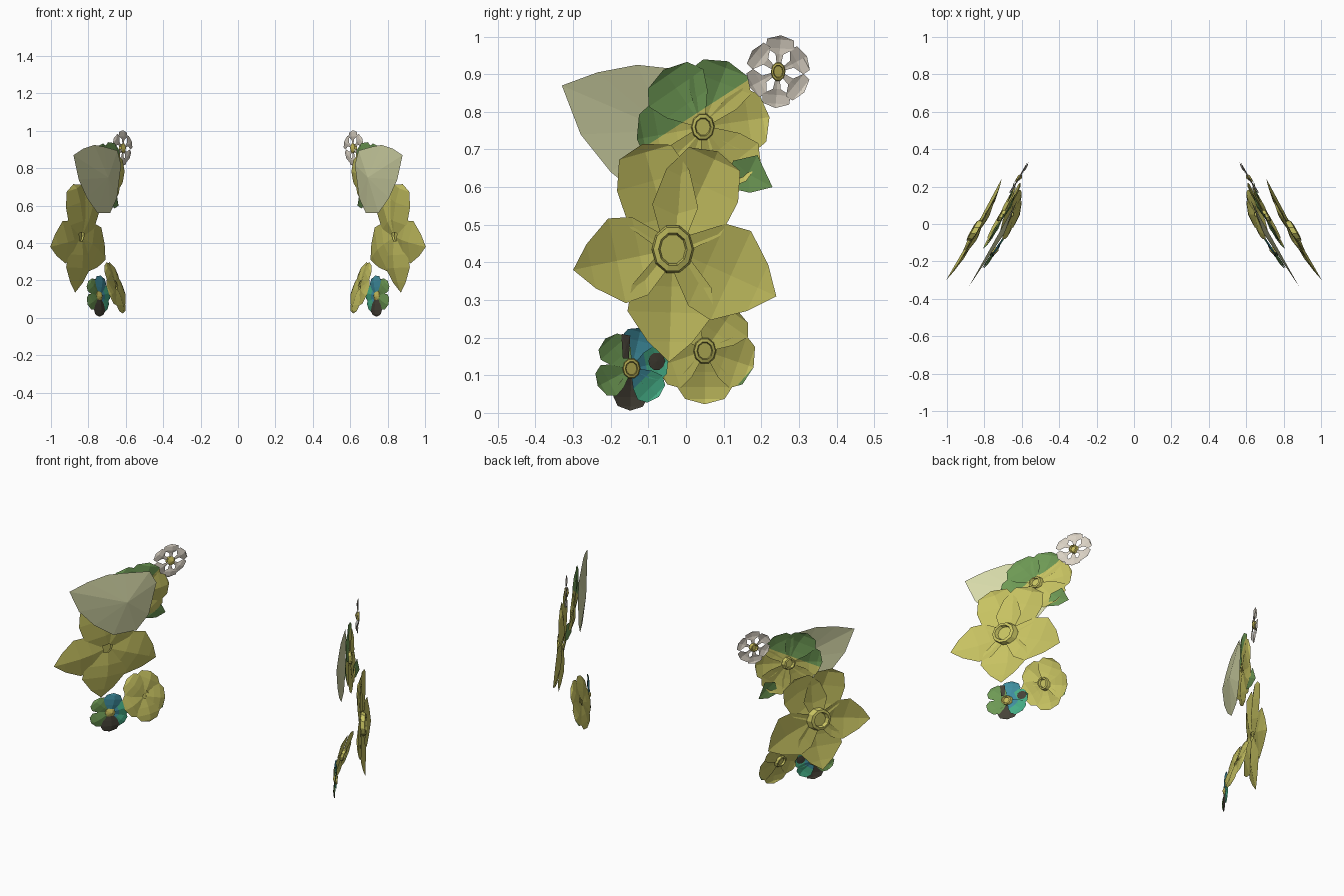
import bpy, bmesh, math
from mathutils import Vector

if "Cube" in bpy.data.objects:
    bpy.data.objects.remove(bpy.data.objects["Cube"])


def material(name, rgb):
    m = bpy.data.materials.new(name)
    m.diffuse_color = (*rgb, 1)
    m.use_nodes = True
    m.node_tree.nodes["Principled BSDF"].inputs["Base Color"].default_value = m.diffuse_color
    return m


OLIVE = material("olive_yellow", (0.57, 0.54, 0.12))
PALE = material("pale_leaf", (0.68, 0.70, 0.40))
GREEN = material("leaf_green", (0.155, 0.32, 0.09))
WHITE = material("warm_white", (0.70, 0.64, 0.55))
BLUE = material("teal_blue", (0.05, 0.27, 0.35))
AQUA = material("aqua_green", (0.06, 0.42, 0.24))
DARK = material("dark_brown", (0.06, 0.053, 0.038))
GOLD = material("gold_centre", (0.55, 0.48, 0.10))

# Petal outlines: (distance along petal, share of half width)
ROUND = [(0.08, 0.2), (0.4, 0.75), (0.68, 1), (0.9, 0.72)]
BROAD = [(0.08, 0.45), (0.3, 0.95), (0.65, 1), (0.92, 0.72)]
POINTED = [(0.08, 0.4), (0.33, 0.92), (0.56, 1), (0.82, 0.52)]
PINCHED = [(0.12, 0.1), (0.48, 0.25), (0.64, 0.9), (0.88, 0.85)]


def finish(name, bm, mats):
    """Make the object and mirror it to the other side."""
    bmesh.ops.recalc_face_normals(bm, faces=bm.faces)
    me = bpy.data.meshes.new(name)
    bm.to_mesh(me)
    bm.free()
    for m in mats:
        me.materials.append(m)
    ob = bpy.data.objects.new(name, me)
    bpy.context.collection.objects.link(ob)
    ob.modifiers.new("mirror", 'MIRROR').use_mirror_merge = False
    return ob


def placer(centre, slope_y, slope_z):
    """Map side-view offsets plus outward height onto a slanted plane."""
    cx, cy, cz = centre
    return lambda dy, dz, w=0: Vector((cx + slope_y * dy + slope_z * dz + w, cy + dy, cz + dz))


def add_petal(bm, place, tip, half, profile, rib, lift, base, mat):
    ty, tz = tip
    length = math.hypot(ty, tz)
    py, pz = -tz / length, ty / length
    rows = []
    for t, s in profile:
        w = base + lift * t * t
        rows.append([bm.verts.new(place(ty * t + py * half * s * k, tz * t + pz * half * s * k,
                                        w + (rib * s if k == 0 else 0))) for k in (-1, 0, 1)])
    end = bm.verts.new(place(ty, tz, base + lift))
    faces = []
    for a, b in zip(rows, rows[1:]):
        for k in (0, 1):
            quad = (a[k], a[k + 1], b[k + 1], b[k])
            d = 1 if k == 0 else 0
            faces.append(bm.faces.new((quad[d], quad[d + 1], quad[d + 2])))
            faces.append(bm.faces.new((quad[d], quad[d + 2], quad[(d + 3) % 4])))
    for k in (0, 1):
        faces.append(bm.faces.new((rows[-1][k], rows[-1][k + 1], end)))
    for f in faces:
        f.material_index = mat


def flower(name, place, petals, mats, profile, rib, lift, cut=None, inner=None):
    """petals: (tip offset, half width, material index); cut: (point, direction) turned to colour 1;
    inner: (radius, from colour, to colour) recolours faces near the middle."""
    bm = bmesh.new()
    for i, (tip, half, mat) in enumerate(petals):
        add_petal(bm, place, tip, half, profile if profile else (BROAD if i < 2 else POINTED),
                  rib, lift, 0.003 * (i % 3), mat)
    if cut:
        p, n = Vector((0, *cut[0])), Vector((0, *cut[1]))
        bmesh.ops.bisect_plane(bm, geom=bm.verts[:] + bm.edges[:] + bm.faces[:], plane_co=p, plane_no=n)
        for f in bm.faces:
            if (f.calc_center_median() - p).dot(n) > 0:
                f.material_index = 1
    if inner:
        mid = place(0, 0)
        for f in bm.faces:
            if f.material_index == inner[1] and (f.calc_center_median() - mid).yz.length < inner[0]:
                f.material_index = inner[2]
    return finish(name, bm, mats)


def centre_cup(name, place, r, height, mat, ys=0.85, sides=10, back=False):
    """Raised ring with a sunken middle."""
    bm = bmesh.new()
    levels = [(1, 0), (0.92, 0.9), (0.68, 1), (0.6, 0.45)]
    rings = []
    for s, h in levels:
        rings.append([bm.verts.new(place(math.cos(a) * r * s * ys, math.sin(a) * r * s, h * height))
                      for a in (2 * math.pi * i / sides for i in range(sides))])
    for a, b in zip(rings, rings[1:]):
        for i in range(sides):
            j = (i + 1) % sides
            bm.faces.new((a[i], a[j], b[j], b[i]))
    bm.faces.new(rings[-1])
    if back:
        tip = bm.verts.new(place(0, 0, -height * 0.8))
        for i in range(sides):
            bm.faces.new((rings[0][(i + 1) % sides], rings[0][i], tip))
    return finish(name, bm, [mat])


def radial(angles, length, half, ys, mats=None):
    out = []
    for i, a in enumerate(angles):
        a = math.radians(a)
        out.append(((math.cos(a) * length * ys, math.sin(a) * length), half, mats[i] if mats else 0))
    return out


def sheet(name, place, outline, hub, lift, mat):
    """Faceted leaf: a fan from a raised hub."""
    bm = bmesh.new()
    h = bm.verts.new(place(*hub, lift))
    vs = [bm.verts.new(place(*p)) for p in outline]
    for i in range(len(vs)):
        bm.faces.new((h, vs[i], vs[(i + 1) % len(vs)]))
    return finish(name, bm, [mat])


# Large front flower with five unequal petals
big = placer((0.84, -0.035, 0.435), -0.56, -0.05)
flower("large_flower", big,
       [((-0.08, 0.28), 0.1, 0), ((0.12, 0.26), 0.105, 0), ((0.275, -0.125), 0.13, 0),
        ((-0.01, -0.30), 0.115, 0), ((-0.265, -0.055), 0.115, 0)],
       [OLIVE], None, -0.022, 0.01)
centre_cup("large_flower_centre", big, 0.066, 0.03, OLIVE)

# Upper flower, green above a slanting line
upper = placer((0.70, 0.045, 0.76), -0.55, -0.08)
flower("upper_flower", upper, radial((8, 68, 126, 190, 250, 310), 0.188, 0.088, 0.95),
       [OLIVE, GREEN], ROUND, -0.015, 0.008, cut=((0.045, 0.807), (-0.55, 0.85)))
centre_cup("upper_flower_centre", upper, 0.037, 0.02, OLIVE)

# Lower rear flower, leaning inwards, with a green petal edge
lower = placer((0.65, 0.05, 0.165), -0.32, 0.28)
flower("lower_flower", lower, radial((-90, -18, 54, 126, 198), 0.142, 0.073, 0.96),
       [OLIVE, GREEN], ROUND, -0.012, 0.006, cut=((0.153, 0.092), (0.75, -0.66)))
centre_cup("lower_flower_centre", lower, 0.036, 0.02, OLIVE)

# Small many-coloured flower
teal = placer((0.74, -0.145, 0.118), -0.65, 0.05)
flower("teal_flower", teal,
       radial((75, 10, -42, -92, 205, 135), 0.112, 0.046, 0.88, (1, 2, 2, 3, 0, 0)),
       [GREEN, BLUE, AQUA, DARK], ROUND, -0.01, 0.005, inner=(0.052, 2, 1))
centre_cup("teal_flower_centre", teal, 0.028, 0.018, GOLD, back=True)

# Dark marks on the small flower
spot = placer((0.702, -0.078, 0.137), -0.65, 0.05)
sheet("petal_spot", spot,
      [(0.022 * math.cos(i * math.pi / 5), 0.024 * math.sin(i * math.pi / 5)) for i in range(10)],
      (0, 0), 0.002, DARK)
streak = placer((0.763, -0.16, 0.175), -0.65, 0.05)
sheet("petal_streak", streak, [(-0.012, 0.035), (0.012, 0.03), (0.008, -0.03), (-0.008, -0.03)],
      (0, 0), 0.002, DARK)

# Small white flower with gaps near the middle
white = placer((0.612, 0.245, 0.907), -0.6, 0.0)
flower("white_flower", white, radial((25, 85, 145, 205, 265, 325), 0.097, 0.042, 0.87),
       [WHITE], PINCHED, -0.008, 0.004)
centre_cup("white_flower_centre", white, 0.026, 0.016, GOLD, ys=0.75, back=True)

# Broad pale leaf on the inner side
leaf = placer((0.695, 0, 0), -0.56, 0.0)
sheet("pale_leaf", leaf,
      [(-0.33, 0.87), (-0.235, 0.905), (-0.13, 0.925), (-0.04, 0.915), (0.09, 0.895), (0.125, 0.82),
       (0.085, 0.64), (0.02, 0.56), (-0.10, 0.56), (-0.20, 0.64), (-0.28, 0.74)],
      (-0.05, 0.75), -0.03, PALE)

# Green leaf corner below the upper flower
corner = placer((0.70, 0.045, 0), -0.33, 0.0)
sheet("green_leaf", corner,
      [(0.08, 0.67), (0.145, 0.685), (0.185, 0.60), (0.125, 0.585), (0.06, 0.60)],
      (0.12, 0.635), -0.01, GREEN)
